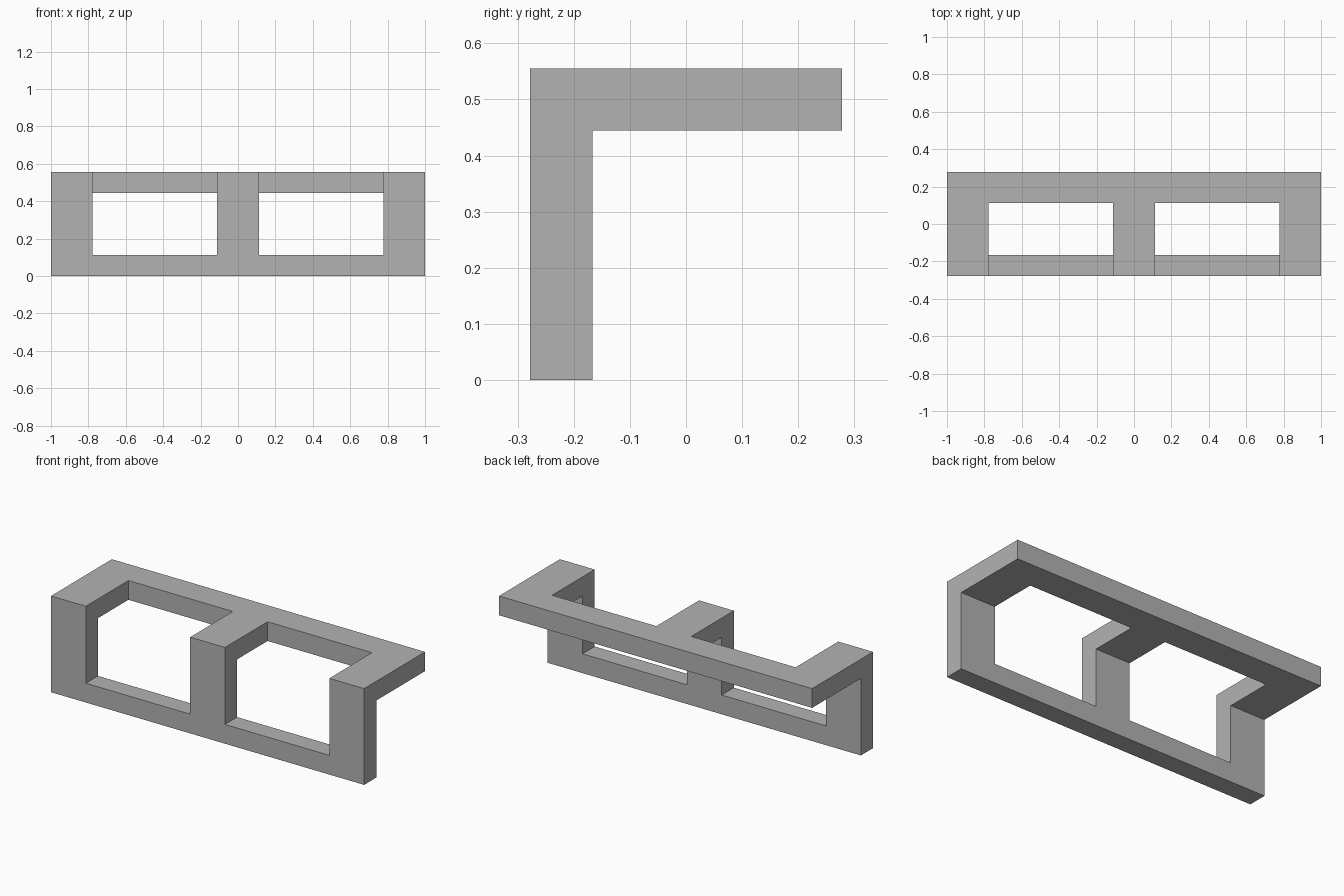
import bpy
import bmesh
from mathutils import Matrix, Vector

cube = bpy.data.objects.get("Cube")
if cube:
    bpy.data.objects.remove(cube, do_unlink=True)

U = 1 / 9            # board thickness
HALF_X = 9 * U
HALF_Y = 2.5 * U
HEIGHT = 5 * U

grey = bpy.data.materials.new("plain_grey")
grey.use_nodes = True
colour = (0.45, 0.45, 0.45, 1)
grey.diffuse_color = colour
grey.node_tree.nodes["Principled BSDF"].inputs["Base Color"].default_value = colour


def add_object(name, bm):
    bmesh.ops.recalc_face_normals(bm, faces=bm.faces)
    mesh = bpy.data.meshes.new(name)
    bm.to_mesh(mesh)
    bm.free()
    mesh.materials.append(grey)
    obj = bpy.data.objects.new(name, mesh)
    bpy.context.collection.objects.link(obj)
    return obj


def add_box(name, low, high):
    low, high = Vector(low), Vector(high)
    bm = bmesh.new()
    bmesh.ops.create_cube(bm, size=1, matrix=Matrix.Translation((low + high) / 2)
                          @ Matrix.Diagonal((*(high - low), 1)))
    return add_object(name, bm)


# Right-angled bracket: L-shaped section extruded along x
section = [(-HALF_Y, 0), (-HALF_Y + U, 0), (-HALF_Y + U, HEIGHT - U),
           (HALF_Y, HEIGHT - U), (HALF_Y, HEIGHT), (-HALF_Y, HEIGHT)]
bm = bmesh.new()
face = bm.faces.new([bm.verts.new((-HALF_X, y, z)) for y, z in section])
extruded = bmesh.ops.extrude_face_region(bm, geom=[face], use_keep_orig=True)
bmesh.ops.translate(bm, vec=(2 * HALF_X, 0, 0),
                    verts=[v for v in extruded["geom"] if isinstance(v, bmesh.types.BMVert)])
frame = add_object("bracket_frame", bm)

# Two openings running through the front and the top, leaving posts and rails
for side in (-1, 1):
    xs = sorted((side * U, side * 7 * U))
    cutter = add_box("opening_cutter", (xs[0], -HALF_Y - U, U), (xs[1], HALF_Y - 1.5 * U, HEIGHT + U))
    cutter.hide_render = True
    cut = frame.modifiers.new("opening", "BOOLEAN")
    cut.operation = "DIFFERENCE"
    cut.solver = "EXACT"
    cut.object = cutter
    bpy.context.view_layer.objects.active = frame
    bpy.ops.object.modifier_apply(modifier=cut.name)
    bpy.data.objects.remove(cutter, do_unlink=True)
